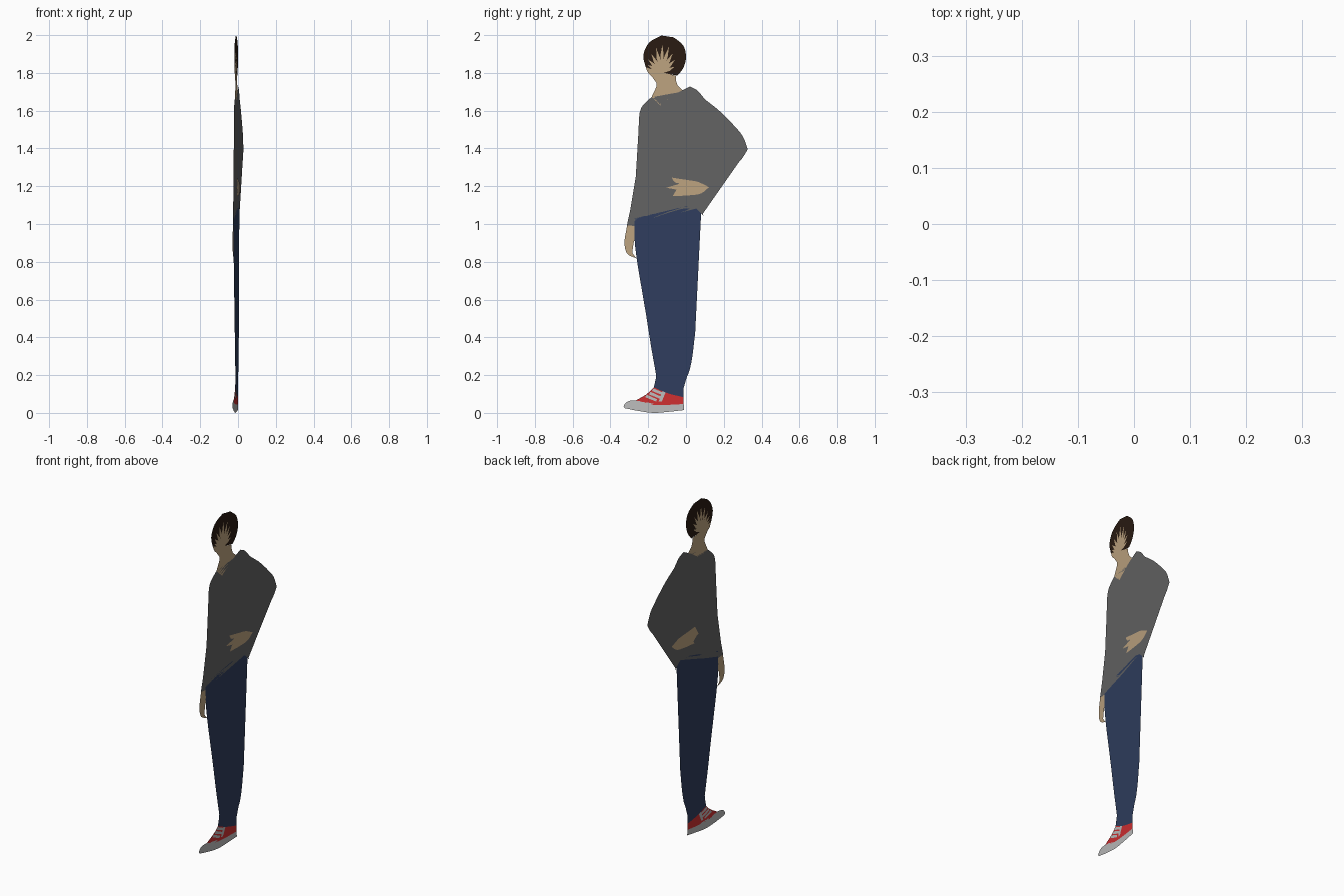
import bpy, bmesh, math
from mathutils import Vector

TILT = math.tan(math.radians(5))   # the cutout is a vertical sheet turned 5 degrees
GAP = 0.0012                       # small offset for overlaid details


def material(name, rgb):
    m = bpy.data.materials.new(name)
    m.diffuse_color = (*rgb, 1)
    return m


skin = material("skin", (0.50, 0.36, 0.21))
hair_mat = material("dark_hair", (0.022, 0.011, 0.006))
grey = material("shirt_grey", (0.125, 0.125, 0.125))
denim = material("denim", (0.028, 0.047, 0.11))
red = material("shoe_red", (0.62, 0.028, 0.03))
white = material("rubber", (0.5, 0.5, 0.5))


def rounded(points, steps=4):
    """Smooth curve through the points, keeping sharp turns as corners."""
    p = [Vector(q) for q in points]
    n = len(p)
    tan = []
    for i in range(n):
        a, b = p[i] - p[i - 1], p[(i + 1) % n] - p[i]
        d = (a.normalized() + b.normalized())
        tan.append(d.normalized() if a.angle(b) < math.radians(50) else None)
    out = []
    for i in range(n):
        j = (i + 1) % n
        chord = p[j] - p[i]
        length = chord.length
        t0 = tan[i] * length if tan[i] else chord
        t1 = tan[j] * length if tan[j] else chord
        for k in range(steps):
            t = k / steps
            out.append(p[i] * (2*t**3 - 3*t*t + 1) + t0 * (t**3 - 2*t*t + t)
                       + p[j] * (3*t*t - 2*t**3) + t1 * (t**3 - t*t))
    return out


def sheet(name, shapes, mat, offsets=(0,), smooth=True):
    """Flat filled outlines given as (y, z), laid on the tilted sheet."""
    bm = bmesh.new()
    for pts in shapes:
        pts = rounded(pts) if smooth else pts
        for off in offsets:
            bm.faces.new([bm.verts.new((y * TILT + off, y, z)) for y, z in pts])
    bmesh.ops.triangulate(bm, faces=bm.faces[:], ngon_method='EAR_CLIP')
    for f in bm.faces:
        if f.normal.x < 0:
            f.normal_flip()
    me = bpy.data.meshes.new(name)
    bm.to_mesh(me)
    bm.free()
    me.materials.append(mat)
    ob = bpy.data.objects.new(name, me)
    bpy.context.collection.objects.link(ob)
    return ob


BOTH = (-GAP, GAP)

# Head: hair mass, lower face with neck, streaked face patch
sheet("hair", [[(-0.213, 1.83), (-0.226, 1.89), (-0.195, 1.96), (-0.13, 1.998), (-0.09, 1.98),
                (-0.065, 1.988), (-0.015, 1.945), (0.0, 1.885), (-0.015, 1.825), (-0.045, 1.786),
                (-0.095, 1.795), (-0.15, 1.81)]], hair_mat)
sheet("neck_and_jaw", [[(-0.213, 1.83), (-0.20, 1.80), (-0.165, 1.765), (-0.155, 1.73),
                        (-0.182, 1.672), (-0.135, 1.627), (-0.06, 1.685), (-0.018, 1.708),
                        (-0.05, 1.74), (-0.054, 1.785), (-0.095, 1.795), (-0.15, 1.81)]], skin)
streaks = []
for ang, r in ((165, .075), (150, .085), (135, .10), (118, .115), (102, .135), (88, .15),
               (74, .145), (60, .12), (44, .10), (25, .075)):
    a = math.radians(ang)
    d, s = Vector((math.cos(a), math.sin(a))), Vector((-math.sin(a), math.cos(a)))
    c = Vector((-0.13, 1.80))
    streaks.append([c - s * 0.004, c + d * r * 0.6 - s * 0.009, c + d * r, c + d * r * 0.6 + s * 0.009,
                    c + s * 0.004])
sheet("face_streaks", streaks, skin, BOTH, smooth=False)

# Loose shirt with bent sleeve at the elbow
sheet("shirt", [[(0.02, 1.728), (0.06, 1.707), (0.10, 1.66), (0.17, 1.605), (0.255, 1.52),
                 (0.30, 1.465), (0.327, 1.395), (0.295, 1.345), (0.22, 1.27), (0.13, 1.185),
                 (0.10, 1.225), (0.047, 1.262), (0.06, 1.215), (0.07, 1.16), (0.083, 1.10), (0.092, 1.043),
                 (0.08, 1.058), (0.045, 1.088), (0.0, 1.093), (-0.075, 1.07), (-0.16, 1.055), (-0.27, 1.03),
                 (-0.272, 0.988), (-0.313, 0.992), (-0.29, 1.10), (-0.26, 1.30), (-0.25, 1.50),
                 (-0.237, 1.615), (-0.182, 1.672), (-0.135, 1.627), (-0.06, 1.685)]], grey)

# Hands: one resting on the hip, one hanging
sheet("hip_hand", [[(0.122, 1.195), (0.06, 1.224), (0.01, 1.232), (-0.075, 1.246), (-0.06, 1.222),
                    (-0.03, 1.214), (-0.105, 1.192), (-0.05, 1.182), (-0.07, 1.148), (0.02, 1.152),
                    (0.08, 1.162)]], skin, BOTH)
sheet("hanging_hand", [[(-0.312, 0.992), (-0.325, 0.89), (-0.31, 0.842), (-0.262, 0.818),
                        (-0.285, 0.85), (-0.288, 0.90), (-0.272, 0.91), (-0.272, 0.99)]], skin)

# Trousers
sheet("trousers", [[(-0.272, 1.03), (-0.272, 0.92), (-0.262, 0.825), (-0.22, 0.575), (-0.182, 0.335),
                    (-0.158, 0.20), (-0.17, 0.135), (-0.10, 0.105), (-0.013, 0.083), (-0.01, 0.15),
                    (0.02, 0.23), (0.044, 0.385), (0.05, 0.465), (0.031, 0.575), (0.025, 0.705),
                    (0.046, 0.89), (0.08, 1.058), (0.045, 1.088), (0.0, 1.093), (-0.075, 1.07),
                    (-0.16, 1.055)]], denim)

# Shoe: upper, sole and laces
sheet("shoe_upper", [[(-0.17, 0.135), (-0.20, 0.105), (-0.265, 0.066), (-0.20, 0.046), (-0.12, 0.042),
                      (-0.012, 0.047), (-0.013, 0.083), (-0.10, 0.105)]], red)
sheet("shoe_sole", [[(-0.33, 0.036), (-0.315, 0.057), (-0.265, 0.066), (-0.20, 0.046), (-0.12, 0.042),
                     (-0.012, 0.047), (-0.01, 0.015), (-0.10, 0.005), (-0.17, 0.0), (-0.25, 0.01),
                     (-0.325, 0.025)]], white)
laces = [[(y, z), (y + 0.055, z - 0.025), (y + 0.05, z - 0.037), (y - 0.008, z - 0.014)]
         for y, z in ((-0.172, 0.130), (-0.188, 0.112), (-0.208, 0.097))]
laces.append([(-0.125, 0.115), (-0.108, 0.108), (-0.128, 0.06), (-0.145, 0.06)])
sheet("shoe_laces", laces, white, BOTH, smooth=False)
